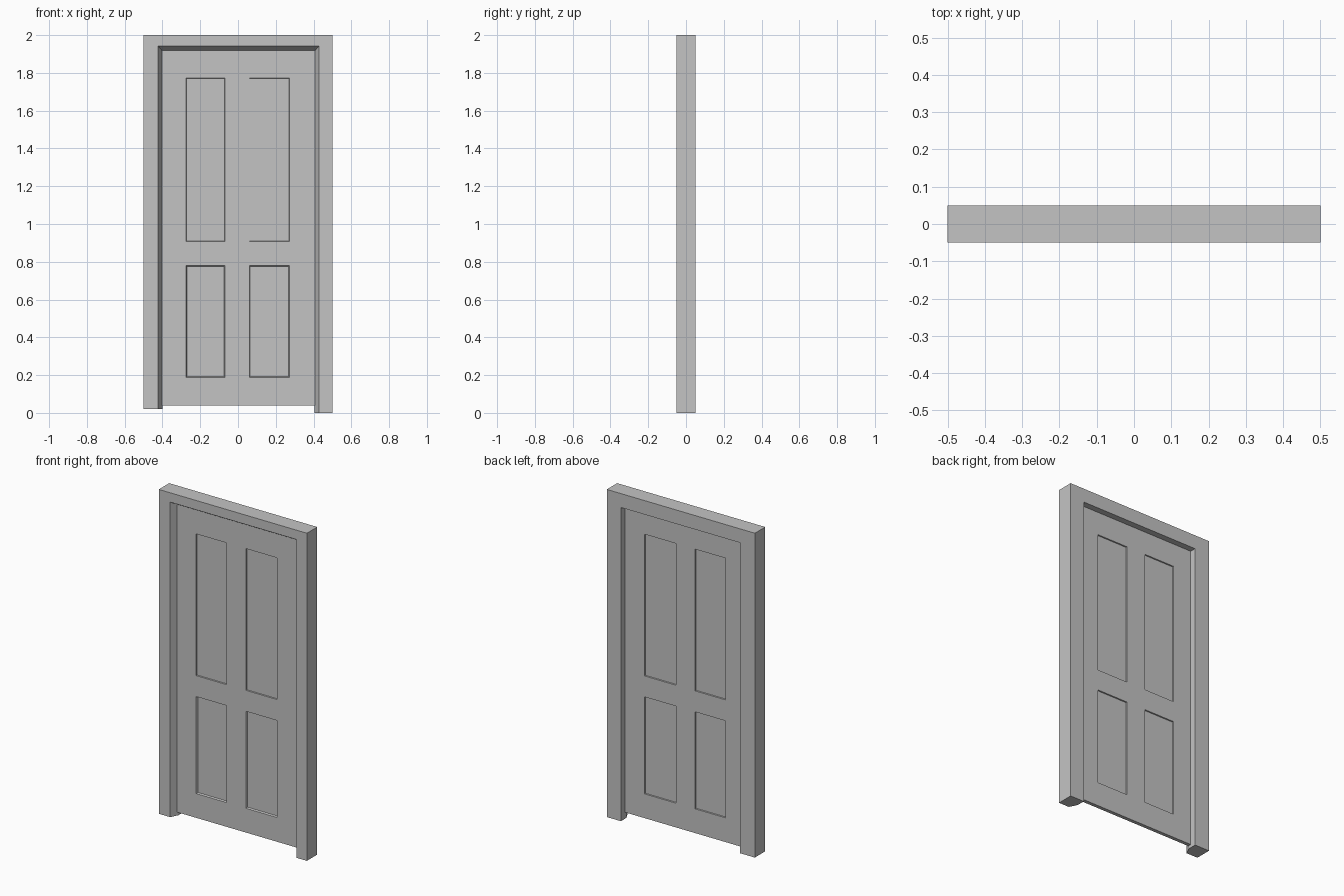
import bpy
import bmesh

cube = bpy.data.objects.get("Cube")
if cube:
    bpy.data.objects.remove(cube, do_unlink=True)

# Single plain grey finish
grey = bpy.data.materials.new("plain_grey")
grey.use_nodes = True
colour = (0.55, 0.55, 0.55, 1)
grey.diffuse_color = colour
bsdf = next(n for n in grey.node_tree.nodes if n.type == 'BSDF_PRINCIPLED')
bsdf.inputs["Base Color"].default_value = colour


def finish(bm, name):
    bmesh.ops.recalc_face_normals(bm, faces=bm.faces)
    mesh = bpy.data.meshes.new(name)
    bm.to_mesh(mesh)
    bm.free()
    mesh.materials.append(grey)
    obj = bpy.data.objects.new(name, mesh)
    bpy.context.collection.objects.link(obj)
    return obj


# Frame: one splayed section swept up, across and down with mitred corners
# section rows: (left edge, right edge, top edge, depth)
outer = (-0.5, 0.5, 2.0)
splay = (-0.423, 0.43, 1.943)
stop = (-0.4, 0.405, 1.915)
section = [(outer, 0.05), (outer, -0.05), (splay, -0.05), (stop, -0.003), (stop, 0.05)]
foot_a, foot_b = 0.02, 0.0

bm = bmesh.new()
rings = []
for side, foot in ((0, foot_a), (0, None), (1, None), (1, foot_b)):
    rings.append([bm.verts.new((e[side], y, e[2] if foot is None else foot))
                  for e, y in section])
n = len(section)
for a, b in zip(rings, rings[1:]):
    for i in range(n):
        j = (i + 1) % n
        bm.faces.new((a[i], a[j], b[j], b[i]))
bm.faces.new(rings[0])
bm.faces.new(rings[-1])
finish(bm, "door_frame")

# Door leaf: gridded slab whose four panels are sunk on both faces
xs = (-0.405, -0.275, -0.07, 0.06, 0.272, 0.41)
zs = (0.04, 0.188, 0.78, 0.908, 1.773, 1.92)
front, back = -0.01, 0.012

bm = bmesh.new()
panels = {}
for y in (front, back):
    grid = [[bm.verts.new((x, y, z)) for z in zs] for x in xs]
    for i in range(len(xs) - 1):
        for k in range(len(zs) - 1):
            f = bm.faces.new((grid[i][k], grid[i + 1][k],
                              grid[i + 1][k + 1], grid[i][k + 1]))
            if i % 2 and k % 2:
                panels.setdefault((y, k), []).append(f)
# Close the slab edges
rim = [e for e in bm.edges if e.is_boundary]
bmesh.ops.bridge_loops(bm, edges=rim)
bmesh.ops.recalc_face_normals(bm, faces=bm.faces)

# Lower front panels are sunk a little deeper with a wider bevel
for (y, k), faces in panels.items():
    lower_front = y == front and k == 1
    bmesh.ops.inset_individual(bm, faces=faces,
                               thickness=0.006 if lower_front else 0.002,
                               depth=-0.01 if lower_front else -0.007)
bmesh.ops.dissolve_limit(bm, angle_limit=0.01, verts=bm.verts, edges=bm.edges)
finish(bm, "door_leaf")
